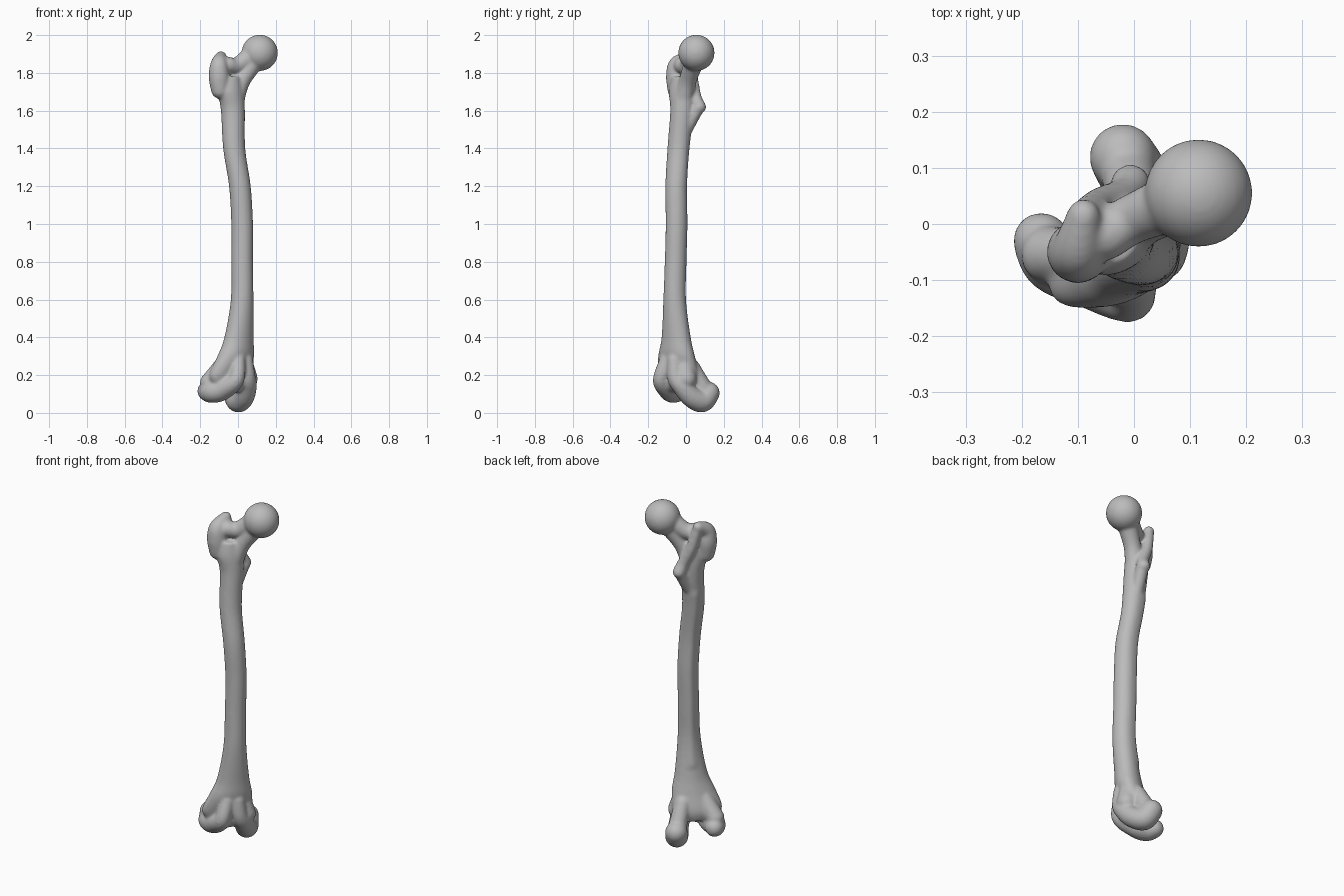
import bpy
import bmesh
from math import cos, sin, pi, exp
from mathutils import Matrix, Vector

default = bpy.data.objects.get("Cube")
if default:
    bpy.data.objects.remove(default, do_unlink=True)


def make_material(name, rgb):
    mat = bpy.data.materials.new(name)
    mat.use_nodes = True
    colour = (*rgb, 1.0)
    mat.diffuse_color = colour
    bsdf = mat.node_tree.nodes["Principled BSDF"]
    bsdf.inputs["Base Color"].default_value = colour
    bsdf.inputs["Roughness"].default_value = 0.7
    return mat


def smooth_path(keys, steps):
    """Smooth curve through the keys, in any number of dimensions."""
    out = []
    for i in range(len(keys) - 1):
        a, b = keys[max(i - 1, 0)], keys[i]
        c, d = keys[i + 1], keys[min(i + 2, len(keys) - 1)]
        for s in range(steps):
            t = s / steps
            out.append([
                q + t / 2 * (r - p + t * (2 * p - 5 * q + 4 * r - w + t * (3 * (q - r) + w - p)))
                for p, q, r, w in zip(a, b, c, d)])
    out.append(list(keys[-1]))
    return out


def ball(bm, centre, radius, detail=3):
    bmesh.ops.create_icosphere(bm, subdivisions=detail, radius=radius,
                               matrix=Matrix.Translation(Vector(centre)))


def chain(bm, *keys):
    """Rounded limb of varying radius; each key is x, y, z, radius."""
    for x, y, z, r in smooth_path(keys, 9):
        ball(bm, (x, y, z), r)


def loft(bm, keys, sides=40, twist=pi / 4):
    """Twisted oval tube with a ridge along its back; keys are z, x, y, a, b."""
    previous = None
    for z, cx, cy, a, b in smooth_path(keys, 6):
        ridge = 0.13 if 0.45 < z < 1.5 else 0.03
        ring = []
        for i in range(sides):
            t = 2 * pi * i / sides
            k = 1 + ridge * exp(-((t - pi / 2) / 0.35) ** 2)
            u, v = a * k * cos(t), b * k * sin(t)
            ring.append(bm.verts.new((cx + u * cos(twist) - v * sin(twist),
                                      cy + u * sin(twist) + v * cos(twist), z)))
        if previous:
            for i in range(sides):
                j = (i + 1) % sides
                bm.faces.new((previous[i], previous[j], ring[j], ring[i]))
        else:
            bm.faces.new(ring[::-1])
        previous = ring
    bm.faces.new(previous)


bm = bmesh.new()

# Shaft
loft(bm, [
    (0.14, -0.045, -0.035, 0.11, 0.055),
    (0.2, -0.045, -0.04, 0.135, 0.07),
    (0.3, -0.012, -0.05, 0.115, 0.075),
    (0.4, 0.005, -0.052, 0.086, 0.067),
    (0.6, 0.022, -0.06, 0.061, 0.059),
    (0.8, 0.022, -0.055, 0.057, 0.058),
    (1.0, 0.022, -0.05, 0.057, 0.058),
    (1.2, 0.01, -0.052, 0.058, 0.057),
    (1.4, -0.02, -0.04, 0.06, 0.057),
    (1.6, -0.027, -0.02, 0.064, 0.063),
    (1.7, -0.037, -0.022, 0.076, 0.062),
    (1.78, -0.04, -0.02, 0.06, 0.05),
])

# Ball head, and the deep flattened neck as two limbs side by side
ball(bm, (0.115, 0.055, 1.906), 0.096, 4)
chain(bm, (-0.05, -0.02, 1.84, 0.045), (0, 0.01, 1.84, 0.045), (0.09, 0.045, 1.91, 0.055))
chain(bm, (-0.02, -0.015, 1.66, 0.055), (0.02, 0.01, 1.76, 0.047), (0.09, 0.045, 1.87, 0.055))

# Large outer knob
chain(bm, (-0.095, -0.05, 1.71, 0.048), (-0.1, -0.05, 1.78, 0.056),
      (-0.1, -0.045, 1.845, 0.046), (-0.09, 0.015, 1.886, 0.03))

# Rear crest running down to the small inner knob
chain(bm, (-0.085, 0.02, 1.86, 0.028), (-0.06, 0.035, 1.76, 0.031),
      (-0.02, 0.05, 1.67, 0.033), (-0.006, 0.071, 1.62, 0.036))
chain(bm, (-0.006, 0.06, 1.61, 0.035), (-0.02, 0.0, 1.5, 0.035))

# Outer knee knuckle, from its rear lobe to its front lip
chain(bm, (-0.165, -0.03, 0.115, 0.051), (-0.14, -0.065, 0.113, 0.06),
      (-0.085, -0.088, 0.125, 0.06), (-0.01, -0.133, 0.175, 0.043),
      (0.0, -0.1, 0.28, 0.04))
chain(bm, (-0.15, -0.055, 0.16, 0.052), (-0.06, -0.06, 0.28, 0.045))

# Inner knee knuckle, from its rear lobe to its front lip
chain(bm, (-0.02, 0.119, 0.105, 0.06), (0.0, 0.085, 0.064, 0.062),
      (0.03, 0.03, 0.085, 0.057), (0.048, -0.02, 0.14, 0.052),
      (0.048, -0.055, 0.19, 0.045), (0.04, -0.06, 0.28, 0.04))
chain(bm, (0.048, 0.0, 0.18, 0.057), (0.03, -0.01, 0.28, 0.045))
chain(bm, (-0.01, 0.09, 0.13, 0.05), (0.0, 0.03, 0.24, 0.045))

# Filling behind the kneecap groove
ball(bm, (-0.02, -0.055, 0.17), 0.065)

mesh = bpy.data.meshes.new("thigh_bone")
bm.to_mesh(mesh)
bm.free()
bone = bpy.data.objects.new("thigh_bone", mesh)
bpy.context.collection.objects.link(bone)
mesh.materials.append(make_material("bone grey", (0.5, 0.5, 0.5)))

# Fuse everything into one smooth skin
fuse = bone.modifiers.new("fuse", "REMESH")
fuse.mode = "VOXEL"
fuse.voxel_size = 0.007
fuse.use_smooth_shade = True
soften = bone.modifiers.new("soften", "SMOOTH")
soften.factor = 0.5
soften.iterations = 12
